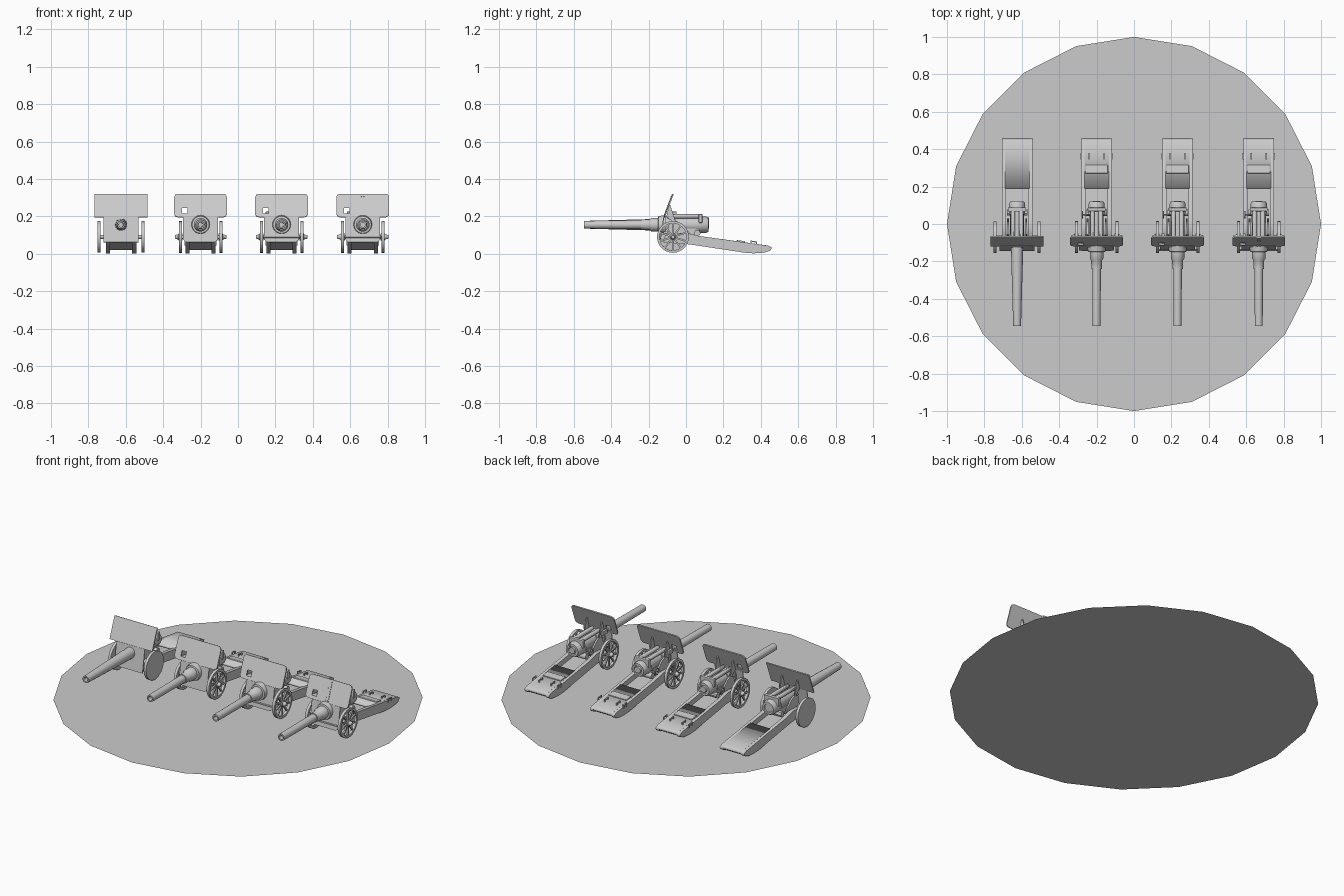
import bpy, bmesh, math
from mathutils import Matrix, Vector

if "Cube" in bpy.data.objects:
    bpy.data.objects.remove(bpy.data.objects["Cube"])

YZ = Matrix(((0, 0, 1), (1, 0, 0), (0, 1, 0))).to_4x4()   # profile (y, z), extruded along x


def link(name, mesh, smooth=False):
    if smooth:
        mesh.shade_smooth()
        mesh.set_sharp_from_angle(angle=math.radians(35))
    ob = bpy.data.objects.new(name, mesh)
    bpy.context.collection.objects.link(ob)
    return ob


def plate(name, loops, thick, mat):
    """Flat outline (further loops are holes) given thickness and placed by mat."""
    cu = bpy.data.curves.new(name, 'CURVE')
    cu.dimensions, cu.fill_mode, cu.extrude = '2D', 'BOTH', thick / 2
    for pts in loops:
        sp = cu.splines.new('POLY')
        sp.points.add(len(pts) - 1)
        for p, c in zip(sp.points, pts):
            p.co = (c[0], c[1], 0, 1)
        sp.use_cyclic_u = True
    tmp = bpy.data.objects.new("tmp", cu)
    bpy.context.collection.objects.link(tmp)
    dg = bpy.context.evaluated_depsgraph_get()
    mesh = bpy.data.meshes.new_from_object(tmp.evaluated_get(dg))
    bpy.data.objects.remove(tmp)
    mesh.transform(mat)
    return link(name, mesh)


def side(name, pts, x, thick):
    return plate(name, [pts], thick, Matrix.Translation((x, 0, 0)) @ YZ)


def box(name, lo, hi, bevel=0.0, rot=None):
    lo, hi = Vector(lo), Vector(hi)
    bm = bmesh.new()
    bmesh.ops.create_cube(bm, size=1)
    m = Matrix.Translation((lo + hi) / 2) @ (rot or Matrix()) @ Matrix.Diagonal((*(hi - lo), 1))
    bm.transform(m)
    if bevel:
        bmesh.ops.bevel(bm, geom=bm.edges[:], offset=bevel, segments=2, affect='EDGES', profile=.5)
    mesh = bpy.data.meshes.new(name)
    bm.to_mesh(mesh)
    bm.free()
    return link(name, mesh)


def lathe(name, prof, center, axis='Y', n=20, closed=False):
    """Spin (position along axis, radius) points about an axis through center."""
    bm = bmesh.new()
    rings = []
    for t, r in prof:
        ring = []
        for i in range(n):
            a = 2 * math.pi * i / n
            u, v = r * math.cos(a), r * math.sin(a)
            p = {'Y': (u, t, v), 'X': (t, u, v), 'Z': (u, v, t)}[axis]
            ring.append(bm.verts.new(Vector(p) + Vector(center)))
        rings.append(ring)
    pairs = list(zip(rings, rings[1:])) + ([(rings[-1], rings[0])] if closed else [])
    for a, b in pairs:
        for i in range(n):
            bm.faces.new((a[i], a[(i + 1) % n], b[(i + 1) % n], b[i]))
    if not closed:
        bm.faces.new(rings[0])
        bm.faces.new(rings[-1])
    bmesh.ops.recalc_face_normals(bm, faces=bm.faces[:])
    mesh = bpy.data.meshes.new(name)
    bm.to_mesh(mesh)
    bm.free()
    return link(name, mesh, True)


def chamfer_rect(x0, y0, x1, y1, c):
    if not c:
        return [(x0, y0), (x1, y0), (x1, y1), (x0, y1)]
    d = c * 0.3
    return [(x0 + c, y0), (x1 - c, y0), (x1 - d, y0 + d), (x1, y0 + c), (x1, y1 - c), (x1 - d, y1 - d),
            (x1 - c, y1), (x0 + c, y1), (x0 + d, y1 - d), (x0, y1 - c), (x0, y0 + c), (x0 + d, y0 + d)]


def wheel(cx, s, level, n):
    hub = (cx, -0.07, 0.09)
    if level == 0:
        lathe("wheel", [(-.008, .084), (.008, .084)], hub, 'X', 16)
        return
    lathe("wheel_rim", [(-.008, .072), (-.008, .085), (.008, .085), (.008, .072)], hub, 'X', n, True)
    for i in range(10):
        rot = Matrix.Rotation(i * math.tau / 10, 4, 'X')
        ob = box("wheel_spoke", (-.004, -.0045, .012), (.004, .0045, .075))
        ob.data.transform(Matrix.Translation(hub) @ rot)
    lathe("wheel_hub", [(-.012, .012), (-.012, .019), (.010, .019), (.012, .014), (.03, .009)]
          if s > 0 else [(-.03, .009), (-.012, .014), (-.010, .019), (.012, .019), (.012, .012)],
          hub, 'X', 12)


def gun(cx, level):
    n = (14, 20, 24, 28)[level]
    bore = (cx, 0, 0.155)

    # barrel with hollow muzzle, stepped sleeve on the finer versions
    muzzle = [(-.50, .012), (-.546, .013), (-.546, .021)]
    if level == 0:
        body = [(-.19, .031), (-.10, .033)]
    else:
        body = [(-.24, .023), (-.24, .028), (-.195, .029), (-.185, .036), (-.145, .036),
                (-.14, .043), (-.06, .043)]
    lathe("barrel", muzzle + body, bore, 'Y', n)
    # breech
    lathe("breech", [(-.10, .036), (.05, .038), (.05, .043), (.108, .043), (.12, .037), (.12, .026), (.114, .024)],
          bore, 'Y', n)
    if level:
        lathe("breech_plug", [(.11, .02), (.124, .018)], bore, 'Y', n)
        lathe("breech_handle", [(-.03, .004), (.03, .004)], (cx + .02, .118, .165), 'Z', 8)

    # recoil cylinders and cradle
    for s in (-1, 1):
        lathe("recoil_cylinder", [(-.10, .012), (.075, .012), (.08, .009)], (cx + s * .022, 0, .2), 'Y', max(10, n // 2))
    box("cylinder_yoke", (cx - .048, .068, .165), (cx + .048, .088, .212), .004 if level else 0)
    box("cradle", (cx - .035, -.12, .1), (cx + .035, .07, .135))
    lathe("elevating_shaft", [(-.055, .017), (.055, .017)], (cx, .06, .11), 'X', n // 2)

    # carriage: side walls, cheeks, cover, underside
    wall = [(-.12, .06), (-.11, .11), (.0, .112), (.07, .095), (.44, .043), (.46, .032), (.45, .016),
            (.42, .006), (.36, .002), (.31, .006), (.02, .05)]
    for s in (-1, 1):
        side("trail_wall", wall, cx + s * .07, .022)
        side("carriage_cheek", [(-.105, .09), (-.09, .165), (-.06, .178), (-.03, .165), (.03, .1)], cx + s * .049, .01)
    side("trail_cover", [(.19, .0785), (.44, .0435), (.46, .032), (.45, .022), (.19, .066)], cx, .13)
    side("trail_underside", [(-.12, .062), (.02, .06), (.34, .02), (.45, .02), (.45, .026), (.34, .028), (.02, .07), (-.12, .07)],
         cx, .12)

    # axle and wheels
    lathe("axle", [(-.12, .011), (.12, .011)], (cx, -.07, .09), 'X', 12)
    off = .117 if level == 0 else .108
    for s in (-1, 1):
        wheel(cx + s * off, s, level, n + 4)

    # gun shield: tilted upper plate, nearly upright apron
    up = Vector((0, .048, .125)).normalized()
    nrm = Vector((1, 0, 0)).cross(up)
    tilt = Matrix(((1, 0, 0), up, nrm)).transposed().to_4x4()
    place = Matrix.Translation((cx, -.116, .196)) @ tilt
    loops = [chamfer_rect(-.141, 0, .141, .132, .018 if level else 0)]
    if level:
        loops.append(chamfer_rect(-.1, .02, -.07, .052, 0))
    plate("upper_shield", loops, .007, place)
    low = Vector((0, -.022, -.135)).normalized()
    lnrm = Vector((1, 0, 0)).cross(-low)
    ap = Matrix.Translation((cx, -.118, .198)) @ Matrix(((1, 0, 0), -low, lnrm)).transposed().to_4x4()
    c = .014 if level else 0
    plate("lower_shield", [[(-.093, 0), (-.093, -.138 + c), (-.093 + c, -.138),
                            (.093 - c, -.138), (.093, -.138 + c), (.093, 0)]
                           if level else chamfer_rect(-.093, -.138, .093, 0, 0)], .006, ap)
    for s in (-1, 1):
        side("shield_brace", [(-.105, .2), (-.09, .26), (-.084, .26), (-.055, .17), (-.065, .165)], cx + s * .05, .006)

    if level:
        # mantlet collar around the barrel
        lathe("mantlet", [(-.15, .037), (-.148, .046), (-.11, .052)], bore, 'Y', n)
        # trail hatch and lifting handles
        slope = Matrix.Rotation(math.atan2(-.052, .37), 4, 'X')
        box("trail_hatch", (cx - .06, .27, .06), (cx + .06, .315, .07), .003, slope)
        for s in (-1, 1):
            for dx in (.04, .083):
                for y in (.348, .376):
                    box("handle_post", (cx + s * dx - .003, y - .003, .045), (cx + s * dx + .003, y + .003, .066))
                box("handle_grip", (cx + s * dx - .003, .345, .062), (cx + s * dx + .003, .379, .068), 0, slope)
        # aiming handwheel
        lathe("aiming_wheel", [(-.003, .014), (-.003, .02), (.003, .02), (.003, .014)], (cx - .075, .05, .14), 'X', 16, True)
        lathe("aiming_shaft", [(-.08, .004), (-.03, .004)], (cx, .05, .14), 'X', 8)
    if level >= 2:
        # cross rod in front of the apron and sight
        lathe("tie_rod", [(-.1, .005), (.1, .005)], (cx, -.14, .09), 'X', 8)
        box("sight", (cx - .085, -.09, .2), (cx - .07, -.05, .225), .002)
    if level == 3:
        # seam strip with hinge knuckles, bolts and foot plates
        strip = box("shield_seam", (-.011, 0, -.001), (.011, .13, .006))
        strip.data.transform(place)
        for i in range(7):
            for s in (-1, 1):
                k = box("shield_rivet", (s * .007 - .002, .012 + i * .017, .005), (s * .007 + .002, .016 + i * .017, .008))
                k.data.transform(place)


# flat twenty-sided base disc
bm = bmesh.new()
bmesh.ops.create_circle(bm, cap_ends=True, segments=20, radius=1)
bmesh.ops.rotate(bm, verts=bm.verts[:], matrix=Matrix.Rotation(math.tau / 20, 3, 'Z'))
disc = bpy.data.meshes.new("base_disc")
bm.to_mesh(disc)
bm.free()
link("base_disc", disc)

# four field guns, each finer than the last
for i, x in enumerate((-.625, -.2, .233, .667)):
    gun(x, i)
